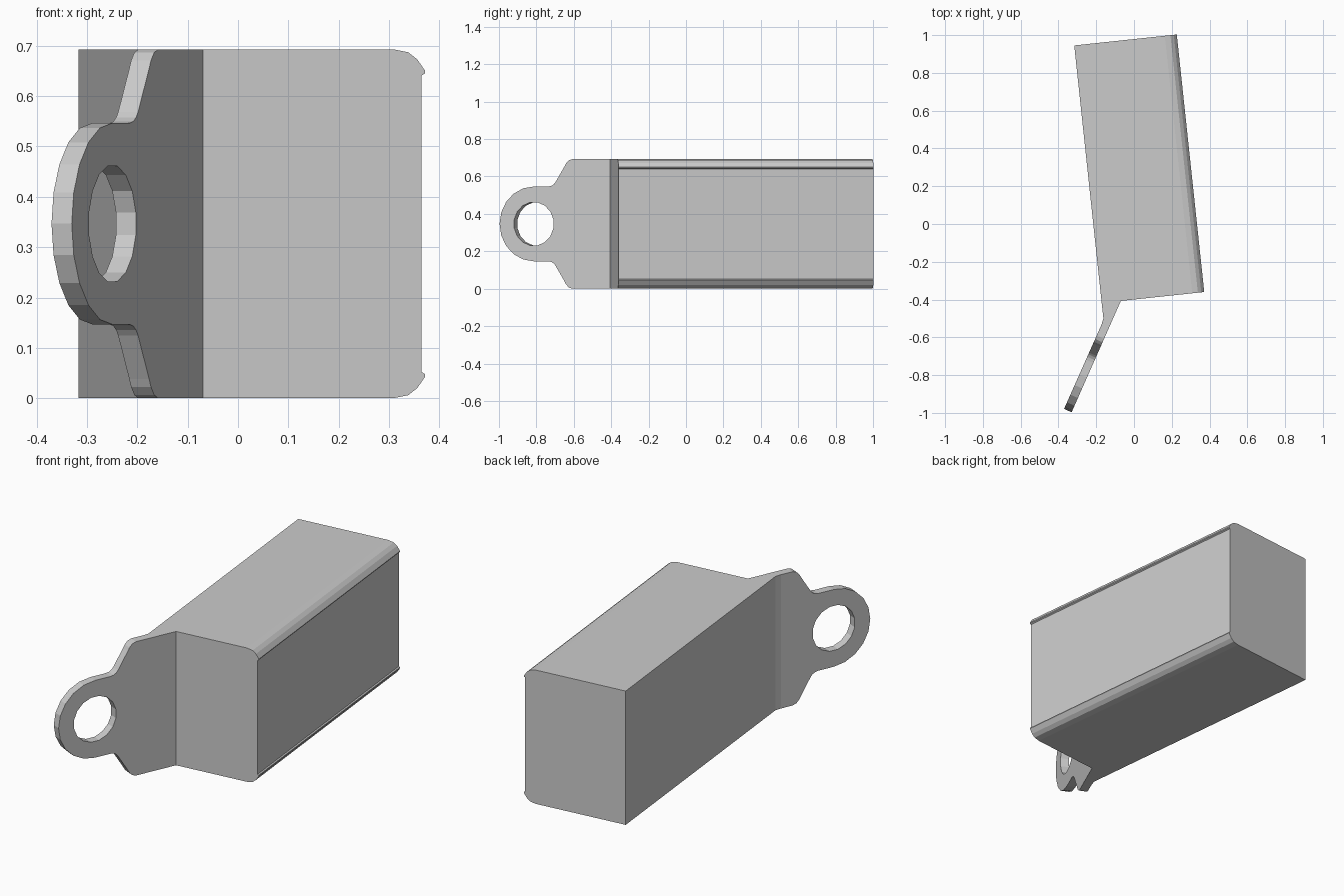
import bpy, bmesh, math
from mathutils import Vector

if "Cube" in bpy.data.objects:
    bpy.data.objects.remove(bpy.data.objects["Cube"])

H = 0.693                               # overall height
MID = H / 2
Z = Vector((0, 0, 1))


def prism(name, points, offset):
    """Closed solid: planar polygon swept along an offset vector."""
    bm = bmesh.new()
    face = bm.faces.new([bm.verts.new(p) for p in points])
    ext = bmesh.ops.extrude_face_region(bm, geom=[face], use_keep_orig=True)
    moved = [g for g in ext["geom"] if isinstance(g, bmesh.types.BMVert)]
    bmesh.ops.translate(bm, verts=moved, vec=offset)
    bmesh.ops.recalc_face_normals(bm, faces=bm.faces)
    mesh = bpy.data.meshes.new(name)
    bm.to_mesh(mesh)
    bm.free()
    obj = bpy.data.objects.new(name, mesh)
    bpy.context.collection.objects.link(obj)
    return obj


def cut(obj, cutter, operation):
    mod = obj.modifiers.new(cutter.name, 'BOOLEAN')
    mod.object, mod.operation, mod.solver = cutter, operation, 'EXACT'
    bpy.context.view_layer.objects.active = obj
    bpy.ops.object.modifier_apply(modifier=mod.name)
    bpy.data.objects.remove(cutter)


# body: rounded right-hand corners with a tiny lip, swept along the tilted axis
across = Vector((0.994, 0.106, 0)).normalized()
along = Vector((-across.y, across.x, 0))
origin = Vector((-0.171, -0.418, 0))
lower = [(0, 0), (0.482, 0), (0.512, 0.006), (0.530, 0.020),
         (0.546, 0.043), (0.545, 0.048), (0.539, 0.052)]
section = lower + [(u, H - z) for u, z in reversed(lower)]
prism("body", [origin + across * u + Z * z for u, z in section], along * 1.371)

# mounting tab: bent strap seen from above
centre = Vector((-0.249, -0.814, 0))    # eye centre on the front surface
t_dir = Vector((0.406, 0.914, 0)).normalized()
n_dir = Vector((-t_dir.y, t_dir.x, 0))  # towards the rear surface
thick = 0.044
strap = [centre - t_dir * 0.25, origin + across * 0.102, origin,
         Vector((-0.1645, -0.478, 0)), Vector((-0.162, -0.50, 0)),
         centre + t_dir * 0.29 + n_dir * thick,
         centre - t_dir * 0.25 + n_dir * thick]
tab = prism("mounting_tab", strap, Z * H)

# trim the strap to the shouldered eye outline
shoulder = [(0.70, MID + 0.05), (0.225, MID + 0.05), (0.225, MID),
            (0.205, 0.340), (0.189, 0.324), (0.180, 0.308), (0.126, 0.222),
            (0.116, 0.211), (0.102, 0.203), (0.085, 0.200)]
arc = [(0.2 * math.cos(a), 0.2 * math.sin(a))
       for a in (math.radians(90 + 18 * i) for i in range(11))]
outline = shoulder + arc + [(t, -z) for t, z in reversed(shoulder)]


def on_plate(t, z):
    return centre + t_dir * t + Z * (MID + z) - n_dir * 0.2


cut(tab, prism("outline_cutter", [on_plate(t, z) for t, z in outline], n_dir * 0.6), 'INTERSECT')

# eye hole
angles = [math.pi * (2 * i + 1) / 16 for i in range(16)]
hole = [on_plate(0.117 * math.cos(a), 0.117 * math.sin(a)) for a in angles]
cut(tab, prism("hole_cutter", hole, n_dir * 0.6), 'DIFFERENCE')
